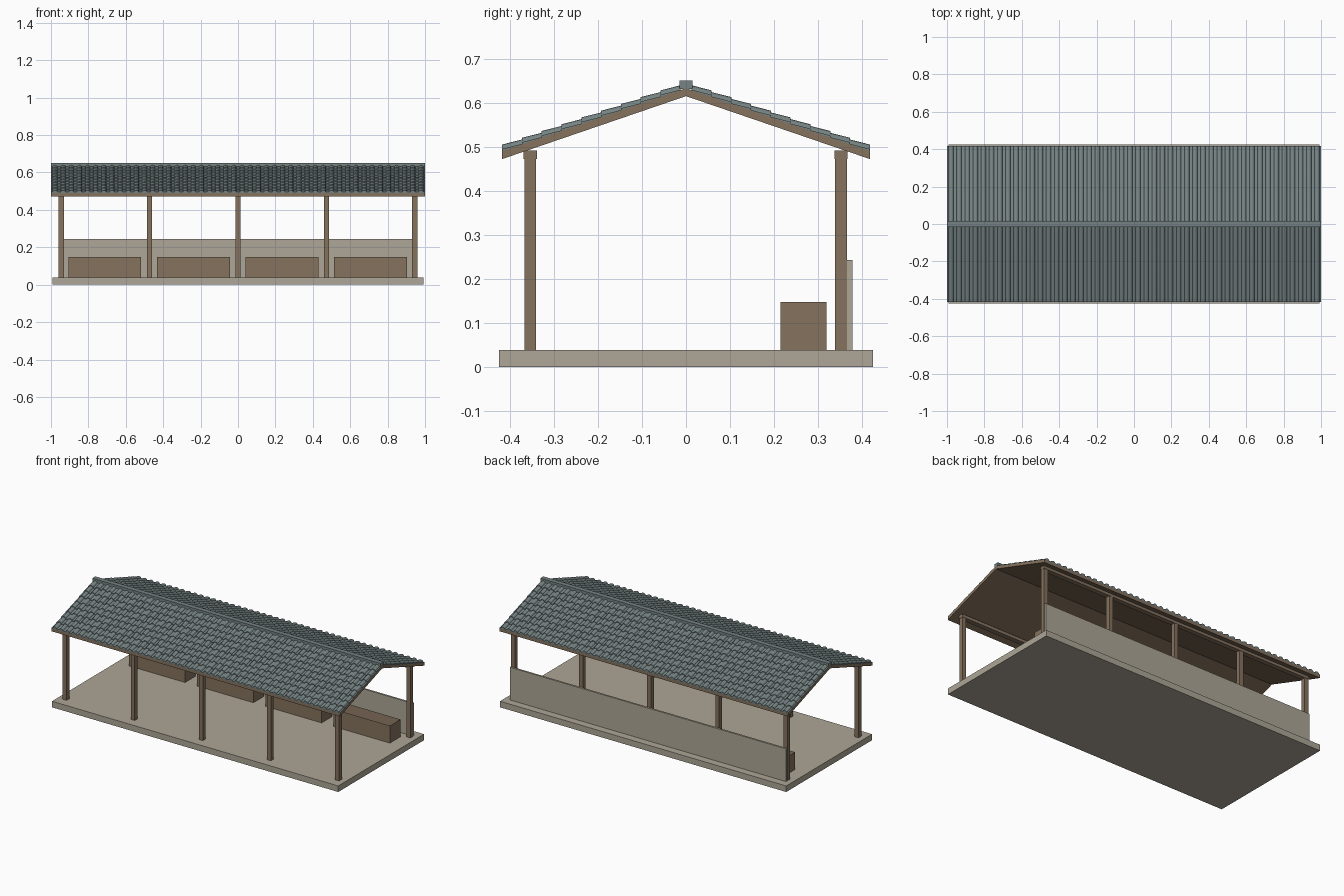
import bpy, bmesh, math

cube = bpy.data.objects.get("Cube")
if cube:
    bpy.data.objects.remove(cube, do_unlink=True)


def material(name, rgb):
    m = bpy.data.materials.new(name)
    m.use_nodes = True
    m.diffuse_color = (*rgb, 1)
    m.node_tree.nodes["Principled BSDF"].inputs["Base Color"].default_value = (*rgb, 1)
    return m


STONE = material("pale stone", (0.42, 0.385, 0.31))
WOOD = material("brown wood", (0.235, 0.17, 0.112))
TILE = material("slate tile", (0.18, 0.225, 0.225))


def finish(name, bm, mat):
    bmesh.ops.recalc_face_normals(bm, faces=bm.faces)
    mesh = bpy.data.meshes.new(name)
    bm.to_mesh(mesh)
    bm.free()
    mesh.materials.append(mat)
    obj = bpy.data.objects.new(name, mesh)
    bpy.context.collection.objects.link(obj)
    return obj


def prism(name, outline, x0, x1, mat):
    """Extrude a (y, z) outline along x."""
    bm = bmesh.new()
    face = bm.faces.new([bm.verts.new((x0, y, z)) for y, z in outline])
    ext = bmesh.ops.extrude_face_region(bm, geom=[face])["geom"]
    bmesh.ops.translate(bm, vec=(x1 - x0, 0, 0),
                        verts=[v for v in ext if isinstance(v, bmesh.types.BMVert)])
    return finish(name, bm, mat)


def box(name, x, y, z, mat):
    return prism(name, [(y[0], z[0]), (y[1], z[0]), (y[1], z[1]), (y[0], z[1])], *x, mat)


FLOOR = 0.038
EAVE, RIDGE_Z, EAVE_Z = 0.418, 0.615, 0.472
SLOPE = (RIDGE_Z - EAVE_Z) / EAVE
DECK = 0.018

# Floor slab and low back wall
box("floor_slab", (-0.993, 0.993), (-0.425, 0.425), (0, FLOOR), STONE)
box("back_wall", (-0.957, 0.957), (0.366, 0.378), (FLOOR, 0.243), STONE)

# Posts and eave beams
for side, y in (("front", -0.354), ("back", 0.352)):
    for i in range(5):
        x = -0.945 + i * 0.4725
        box(f"{side}_post_{i + 1}", (x - 0.0135, x + 0.0135), (y - 0.0135, y + 0.0135),
            (FLOOR, 0.49), WOOD)
    box(f"{side}_beam", (-0.96, 0.96), (y - 0.015, y + 0.015), (0.472, 0.492), WOOD)

# Feeding troughs with a hollow top
for i in range(4):
    x = -0.7125 + i * 0.4735
    bm = bmesh.new()
    bmesh.ops.create_cube(bm, size=1)
    for v in bm.verts:
        v.co = (x + v.co.x * 0.39, 0.267 + v.co.y * 0.104, FLOOR + (v.co.z + 0.5) * 0.109)
    top = max(bm.faces, key=lambda f: f.calc_center_median().z)
    bmesh.ops.inset_region(bm, faces=[top], thickness=0.012)
    bmesh.ops.translate(bm, verts=top.verts, vec=(0, 0, -0.07))
    finish(f"trough_{i + 1}", bm, WOOD)

# Wooden roof deck
prism("roof_deck", [(-EAVE, EAVE_Z), (0, RIDGE_Z), (EAVE, EAVE_Z),
                    (EAVE, EAVE_Z + DECK), (0, RIDGE_Z + DECK), (-EAVE, EAVE_Z + DECK)],
      -1, 1, WOOD)

# Tile cross-section: a round cover and a flat pan for each column
COLS, ROWS, ARC = 46, 9, 6
pitch = 2 / COLS
radius = pitch * 0.3
section = [(-1, 0)]
for c in range(COLS):
    mid = -1 + (c + 0.5) * pitch
    for a in range(ARC + 1):
        t = math.pi * a / ARC
        section.append((mid - radius * math.cos(t), 0.010 * math.sin(t)))
section.append((1, 0))

# Lapped courses: each one rises towards its lower edge
TOP_Y = 0.013
lines = [(EAVE, None)]
for r in range(ROWS):
    lower = EAVE + (TOP_Y - EAVE) * r / ROWS
    upper = EAVE + (TOP_Y - EAVE) * (r + 1) / ROWS
    lines += [(lower, 0.005), (upper, 0.001)]
lines.append((TOP_Y, None))

for side, s in (("front", -1), ("back", 1)):
    bm = bmesh.new()
    grid = []
    for y, lift in lines:
        base = RIDGE_Z + DECK - SLOPE * y
        grid.append([bm.verts.new((x, s * y, base + (0 if lift is None else lift + h)))
                     for x, h in section])
    for a, b in zip(grid, grid[1:]):
        for j in range(len(section) - 1):
            bm.faces.new((a[j], a[j + 1], b[j + 1], b[j]))
    # Close the underside and the gable ends
    bm.faces.new(grid[0] + grid[-1][::-1])
    for j in (0, -1):
        bm.faces.new([row[j] for row in grid])
    tiles = finish(f"{side}_roof_tiles", bm, TILE)
    bpy.ops.object.select_all(action="DESELECT")
    tiles.select_set(True)
    bpy.context.view_layer.objects.active = tiles
    bpy.ops.object.shade_smooth_by_angle(angle=math.radians(40))

# Ridge cap
box("ridge_cap", (-1, 1), (-0.015, 0.015), (0.631, 0.651), TILE)
